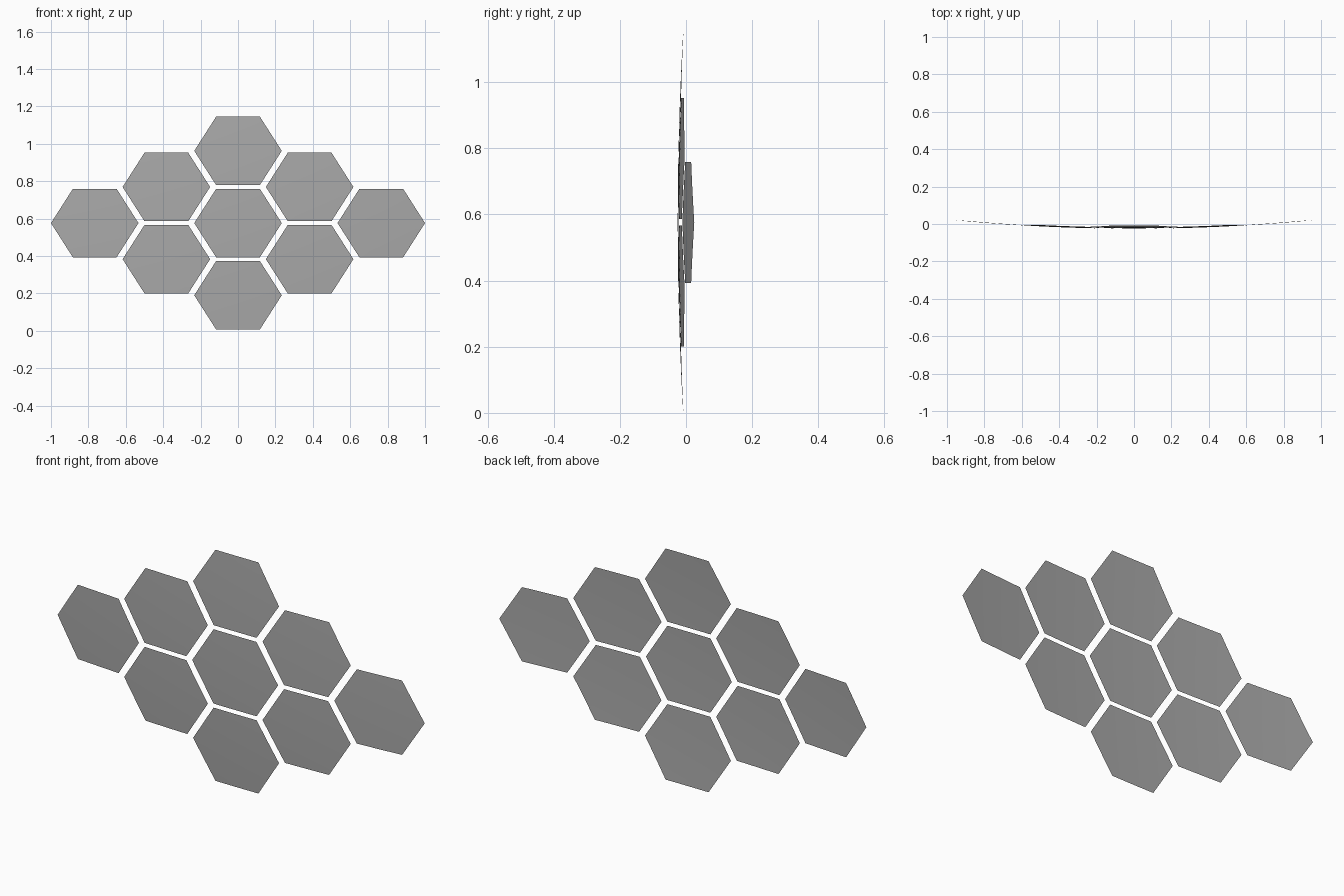
import bpy
import bmesh
from math import cos, sin, pi

HALF_W, HALF_H = 0.234, 0.183      # half size of one hexagon
STEP_X, STEP_Z = 0.383, 0.193      # spacing of the honeycomb
MID_Z = 0.576
DEPTH = 0.05                       # depth of the shallow dish

cube = bpy.data.objects.get("Cube")
if cube:
    bpy.data.objects.remove(cube, do_unlink=True)

grey = bpy.data.materials.new("panel_grey")
grey.use_nodes = True
colour = (0.4, 0.4, 0.4, 1)
grey.diffuse_color = colour
grey.node_tree.nodes["Principled BSDF"].inputs["Base Color"].default_value = colour


def hex_panel(name, cx, cz):
    """One thin hexagonal sheet bent onto the shared dish surface."""
    bm = bmesh.new()
    centre = bm.verts.new((cx, 0, cz))
    rim = [bm.verts.new((cx + HALF_W * cos(i * pi / 3), 0,
                         cz + HALF_H * sin(i * pi / 3) / sin(pi / 3)))
           for i in range(6)]
    for i in range(6):
        bm.faces.new((centre, rim[i], rim[(i + 1) % 6]))
    bmesh.ops.subdivide_edges(bm, edges=bm.edges[:], cuts=5, use_grid_fill=True)
    for v in bm.verts:
        v.co.y = DEPTH * (v.co.x ** 2 + v.co.z ** 2 - 0.5)
        v.co.z += MID_Z
    for f in bm.faces:
        f.smooth = True
    mesh = bpy.data.meshes.new(name)
    bm.to_mesh(mesh)
    bm.free()
    mesh.materials.append(grey)
    bpy.context.collection.objects.link(bpy.data.objects.new(name, mesh))


# Centre column
for name, row in (("lower", -2), ("centre", 0), ("upper", 2)):
    hex_panel(name + "_panel", 0, row * STEP_Z)

# Mirrored side panels
for side, s in (("left", 1), ("right", -1)):
    hex_panel(side + "_upper_panel", s * STEP_X, STEP_Z)
    hex_panel(side + "_lower_panel", s * STEP_X, -STEP_Z)
    hex_panel(side + "_outer_panel", s * 2 * STEP_X, 0)
